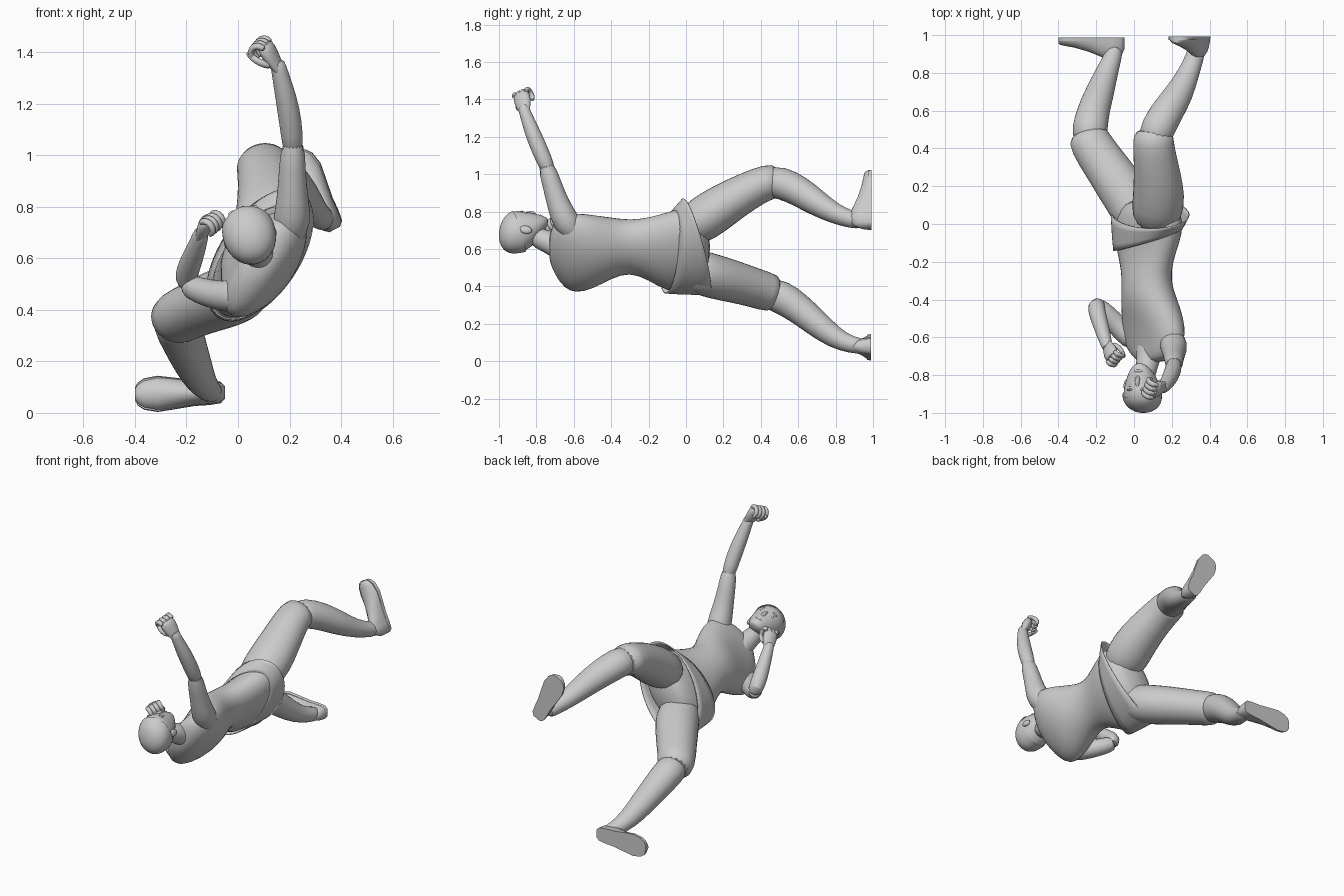
import bpy, bmesh
from math import sin, cos, pi, radians
from mathutils import Vector as V, Matrix


def finish(name, bm, sub=1, angle=60):
    bmesh.ops.recalc_face_normals(bm, faces=bm.faces)
    me = bpy.data.meshes.new(name)
    bm.to_mesh(me)
    bm.free()
    ob = bpy.data.objects.new(name, me)
    bpy.context.collection.objects.link(ob)
    bpy.ops.object.select_all(action='DESELECT')
    bpy.context.view_layer.objects.active = ob
    ob.select_set(True)
    bpy.ops.object.shade_smooth_by_angle(angle=radians(angle))
    if sub:
        ob.modifiers.new("Smooth", 'SUBSURF').levels = sub
        ob.modifiers["Smooth"].render_levels = sub
    return ob


def loft_bm(rings, caps=True):
    bm = bmesh.new()
    rows = [[bm.verts.new(p) for p in r] for r in rings]
    n = len(rows[0])
    for a, b in zip(rows, rows[1:]):
        for i in range(n):
            j = (i + 1) % n
            bm.faces.new((a[i], a[j], b[j], b[i]))
    if caps:
        bm.faces.new(rows[0])
        bm.faces.new(rows[-1])
    return bm


def ring(c, a, b, n=16):
    return [c + (a * cos(2 * pi * i / n) + b * sin(2 * pi * i / n)) * 1.025 for i in range(n)]


def tube(name, pts, k=1.0, side=V((1, 0, 0)), n=16):
    """Tapered limb through (x, y, z, radius); k squashes it across side."""
    ps = [V(p[:3]) for p in pts]
    rings = []
    for i, p in enumerate(ps):
        t = (ps[min(i + 1, len(ps) - 1)] - ps[max(i - 1, 0)]).normalized()
        s = (side - t * side.dot(t)).normalized()
        r = pts[i][3]
        rings.append(ring(p, s * r, t.cross(s) * r * k, n))
    return finish(name, loft_bm(rings))


def ball(name, c, axes, radii):
    bm = bmesh.new()
    bmesh.ops.create_uvsphere(bm, u_segments=14, v_segments=8, radius=1)
    m = Matrix([a * r for a, r in zip(axes, radii)]).transposed()
    for v in bm.verts:
        v.co = c + m @ v.co
    return finish(name, bm, 0)


# Torso: sections across y, turned so the chest faces -x and up
ANG = radians(56)
U = V((cos(ANG), 0, sin(ANG)))
B = V((sin(ANG), 0, -cos(ANG)))
torso = [(-.735, .09, .61, .075, .05), (-.70, .10, .60, .16, .075),
         (-.65, .105, .585, .225, .095), (-.59, .105, .578, .245, .11),
         (-.50, .10, .583, .222, .128), (-.40, .08, .605, .172, .135),
         (-.30, .065, .615, .146, .116), (-.20, .065, .60, .185, .113),
         (-.10, .07, .583, .238, .125), (.0, .08, .60, .26, .135),
         (.08, .08, .61, .21, .125), (.13, .075, .61, .12, .08)]
finish("torso", loft_bm([ring(V((x, y, z)), U * a, B * b, 20) for y, x, z, a, b in torso]))

# Short skirt wrapped round the hips, with a slanted waist and hem
skirt = []
for x, z, a, b, y0, yc, ys in ((.07, .583, .254, .137, -.09, .035, .04),
                               (.08, .60, .283, .149, -.02, 0, .05),
                               (.085, .613, .297, .157, .055, -.055, .06)):
    skirt.append([V((x, y0 + yc * cos(t) + ys * sin(t), z)) + U * a * cos(t) + B * b * sin(t)
                  for t in [2 * pi * i / 24 for i in range(24)]])
sk = finish("skirt", loft_bm(skirt, False))
sk.modifiers.new("Thickness", 'SOLIDIFY').thickness = .006

# Legs
tube("left_thigh", [(.11, -.02, .69, .12), (.13, .1, .765, .14), (.13, .2, .835, .132),
                    (.115, .33, .91, .115), (.10, .44, .962, .107), (.108, .50, .958, .105)], .88)
tube("left_shin", [(.10, .42, .955, .085), (.125, .51, .958, .093), (.185, .61, .907, .086),
                   (.245, .70, .845, .074), (.29, .80, .785, .056), (.325, .89, .755, .048),
                   (.335, .95, .75, .046)], .95)
tube("right_thigh", [(.04, -.02, .51, .12), (-.005, .1, .465, .13), (-.075, .2, .44, .127),
                     (-.15, .31, .41, .117), (-.235, .43, .372, .112), (-.245, .49, .355, .106)], .92)
tube("right_shin", [(-.235, .42, .37, .085), (-.235, .51, .345, .096), (-.215, .6, .285, .085),
                    (-.18, .70, .20, .076), (-.145, .80, .12, .06), (-.11, .89, .085, .046),
                    (-.10, .95, .08, .046)], .95)


# Shoes: flat soles face +y, uppers bulge toward -y
def shoe(name, heel, toe):
    heel, toe = V(heel), V(toe)
    d = toe - heel
    w = d.normalized().cross(V((0, 1, 0)))
    prof = [(0, .022, .06), (.05, .04, .10), (.18, .046, .125), (.34, .048, .105), (.55, .058, .075),
            (.75, .067, .055), (.90, .058, .045), (.97, .042, .04), (1, .024, .032)]
    for part, grow, flat in (("upper", 1, None), ("sole", 1.05, .02)):
        rings = []
        for t, hw, h in prof:
            c = heel + d * t
            rings.append([c + w * hw * grow * cos(pi * i / 10)
                          - V((0, 1, 0)) * (flat if flat and 0 < i < 10 else h * sin(pi * i / 10))
                          for i in range(11)])
        finish(name + "_" + part, loft_bm(rings), 0, 50)


shoe("left_shoe", (.375, .993, .712), (.22, .993, 1.012))
shoe("right_shoe", (-.05, .988, .080), (-.40, .988, .072))

# Arms: sleeve to the elbow, then a slimmer bare forearm
tube("left_sleeve", [(.19, -.58, .66, .06), (.212, -.645, .75, .075), (.212, -.68, .83, .061),
                     (.21, -.715, .94, .051), (.215, -.755, 1.07, .046)])
tube("left_forearm", [(.214, -.73, 1.01, .038), (.21, -.76, 1.08, .043), (.196, -.803, 1.18, .044),
                      (.178, -.835, 1.26, .038), (.157, -.866, 1.345, .03), (.15, -.872, 1.37, .026)])
tube("right_sleeve", [(.04, -.62, .49, .06), (-.02, -.60, .447, .07), (-.09, -.535, .458, .056),
                      (-.15, -.47, .475, .05), (-.205, -.42, .50, .045)])
tube("right_forearm", [(-.18, -.43, .48, .035), (-.205, -.425, .52, .045), (-.19, -.49, .57, .045),
                       (-.165, -.57, .63, .038), (-.145, -.64, .69, .031), (-.14, -.66, .708, .026)])


# Loose fists
def fist(name, wrist, fwd, curl, g=1.12):
    o, f = V(wrist), V(fwd).normalized()
    c = V(curl)
    c = (c - f * c.dot(f)).normalized()
    s = f.cross(c)
    q = lambda a, b, e, r: (*(o + (f * a + c * b + s * e) * g), r * g)
    tube(name + "_palm", [q(-.03, 0, 0, .026), q(0, .003, 0, .03), q(.03, .008, 0, .04), q(.07, .01, 0, .045),
                          q(.098, .012, 0, .037)], .62, s, 12)
    for i in range(4):
        e = -.034 + .0227 * i
        tube(f"{name}_finger_{i + 1}", [q(.08, 0, e, .012), q(.107, .015, e, .014), q(.104, .048, e, .014),
                                        q(.076, .064, e, .013), q(.05, .048, e, .01)], 1, s, 8)
    tube(name + "_thumb", [q(.015, .01, .025, .014), q(.045, .035, .045, .014), q(.075, .06, .036, .013),
                           q(.09, .075, .018, .009)], 1, f, 8)


fist("left_hand", (.157, -.866, 1.345), (-.42, -.22, .85), (-.7, .45, -.4))
fist("right_hand", (-.145, -.64, .69), (.2, -.62, .72), (.75, -.3, -.45), 1.05)

# Neck and head; the face looks mostly upward
tube("neck", [(.09, -.62, .595, .08), (.08, -.69, .615, .068), (.07, -.74, .64, .057),
              (.055, -.83, .675, .055)])
HC = V((.045, -.88, .689))
F = V((-.25, .2, .95)).normalized()
UP = V((0, -1, 0))
UP = (UP - F * UP.dot(F)).normalized()
S = UP.cross(F)
head = [(-.128, .078, .02, .018), (-.115, .066, .042, .04), (-.085, .036, .067, .076),
        (-.045, .01, .086, .102), (0, 0, .096, .112), (.04, -.004, .10, .116),
        (.075, -.006, .088, .10), (.10, -.006, .06, .07), (.114, -.004, .022, .026)]


def head_bm(g):
    return loft_bm([ring(HC + UP * u * g + F * o, S * w * g, F * d * g, 20) for u, o, w, d in head])


finish("head", head_bm(1))
hair = head_bm(1.04)
bmesh.ops.bisect_plane(hair, geom=hair.verts[:] + hair.edges[:] + hair.faces[:],
                       plane_co=HC + UP * .01, plane_no=(UP - F * .55).normalized(), clear_inner=True)
finish("hair", hair)
at = lambda u, f, s: HC + UP * u + F * f + S * s
tube("nose", [(*at(.015, .098, 0), .009), (*at(-.015, .112, 0), .011), (*at(-.04, .118, 0), .015),
              (*at(-.052, .10, 0), .012)], 1, S, 8)
ball("mouth", at(-.082, .103, 0), (S, UP, F), (.026, .009, .012))
for side, sg in (("left", 1), ("right", -1)):
    ball(side + "_eye", at(-.005, .092, .036 * sg), (S, UP, F), (.017, .011, .014))
    ball(side + "_brow", at(.018, .098, .036 * sg), (S, UP, F), (.024, .006, .011))
    ball(side + "_ear", at(-.025, -.005, .092 * sg), (S, UP, F), (.013, .034, .022))
